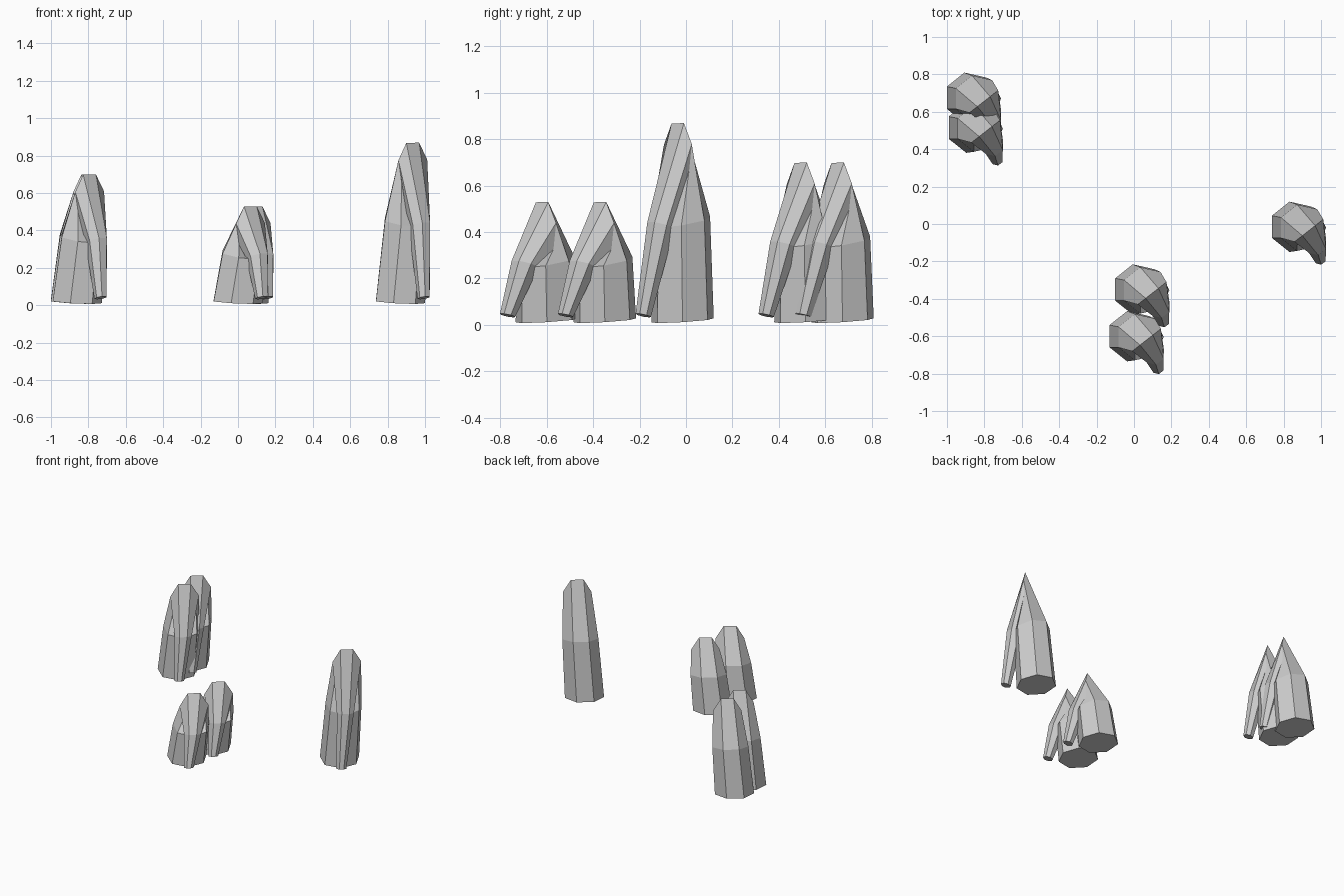
import bpy, bmesh, math
from mathutils import Vector

if "Cube" in bpy.data.objects:
    bpy.data.objects.remove(bpy.data.objects["Cube"])

SIDES = 7
ANGLES = [2 * math.pi * k / SIDES for k in range(SIDES)]
AXIS = math.radians(-52)                      # direction from thick foot to thin foot
D = Vector((math.cos(AXIS), math.sin(AXIS), 0))
E = Vector((-D.y, D.x, 0))                    # width direction of the fold
UP = Vector((0, 0, 1))


def ring(bm, center, r, back, stretch=1.0):
    """Seven-sided ring; 'back' is where the side away from the thin foot points."""
    verts = []
    for a in ANGLES:
        b = -math.cos(a - AXIS)
        e = math.cos(a - AXIS - math.pi / 2)
        verts.append(bm.verts.new(Vector(center) + E * (r * e) + back * (r * b * stretch)))
    return verts


def folded_spike(name, x, y, top):
    """Tapered tube that rises, folds sharply over and comes down thin."""
    bm = bmesh.new()
    rings = [
        ring(bm, (.834, -.015, .018), .138, -D + UP * .08),          # thick foot
        ring(bm, (.872, -.02, top * .51), .127, -D + UP * .2),       # thick leg middle
        ring(bm, (.907, -.035, top - .122), .1, UP, 1.34),           # fold
        ring(bm, (.945, -.108, top * .49), .06, D + UP * .3),        # thin leg middle
        ring(bm, (.966, -.184, .04), .034, D + UP * .25),            # thin foot
    ]
    for lo, hi in zip(rings, rings[1:]):
        for k in range(SIDES):
            n = (k + 1) % SIDES
            bm.faces.new((lo[k], lo[n], hi[n], hi[k]))
    bm.faces.new(rings[0][::-1])
    bm.faces.new(rings[-1])
    bmesh.ops.recalc_face_normals(bm, faces=bm.faces)
    mesh = bpy.data.meshes.new(name)
    bm.to_mesh(mesh)
    bm.free()
    obj = bpy.data.objects.new(name, mesh)
    obj.location = (x, y, 0)
    bpy.context.collection.objects.link(obj)


# One tall spike on the right, a medium pair at back left, a short pair in front
folded_spike("tall_spike", .028, 0, .87)
folded_spike("medium_spike_back", -1.71, .69, .70)
folded_spike("medium_spike_front", -1.70, .53, .70)
folded_spike("short_spike_back", -.81, -.335, .53)
folded_spike("short_spike_front", -.84, -.585, .53)
